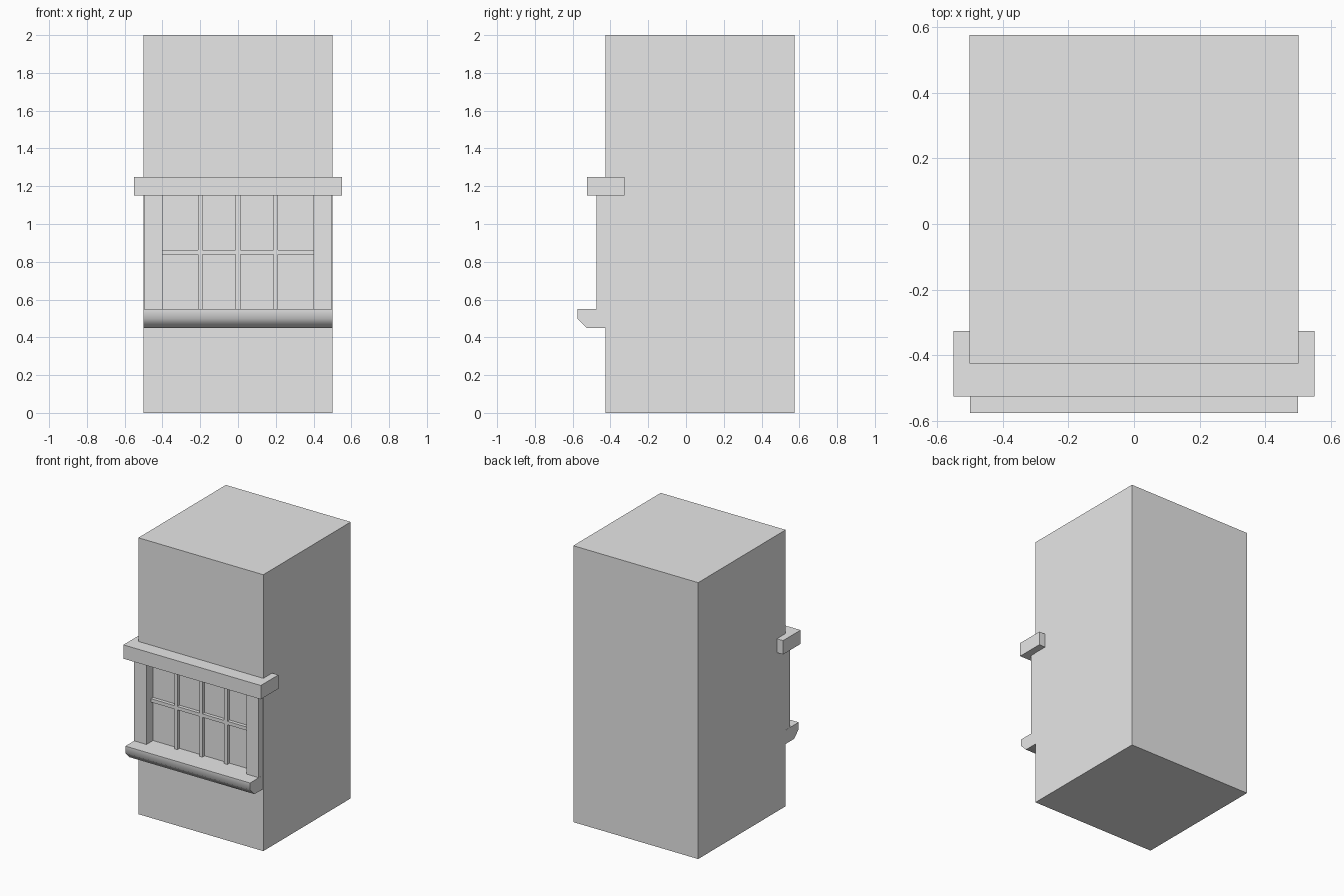
import bpy
import bmesh
from mathutils import Matrix, Vector

cube = bpy.data.objects.get("Cube")
if cube:
    bpy.data.objects.remove(cube, do_unlink=True)

grey = bpy.data.materials.new("plain_grey")
grey.use_nodes = True
COLOUR = (0.8, 0.8, 0.8, 1)
grey.diffuse_color = COLOUR
grey.node_tree.nodes["Principled BSDF"].inputs["Base Color"].default_value = COLOUR


def finish(name, bm):
    bmesh.ops.recalc_face_normals(bm, faces=bm.faces)
    mesh = bpy.data.meshes.new(name)
    bm.to_mesh(mesh)
    bm.free()
    mesh.materials.append(grey)
    obj = bpy.data.objects.new(name, mesh)
    bpy.context.collection.objects.link(obj)
    return obj


def box(name, low, high):
    low, high = Vector(low), Vector(high)
    bm = bmesh.new()
    size = Matrix.Diagonal(high - low).to_4x4()
    bmesh.ops.create_cube(bm, size=1, matrix=Matrix.Translation((low + high) / 2) @ size)
    return finish(name, bm)


def prism(name, profile, half_width):
    """Extrude a (y, z) profile along x."""
    bm = bmesh.new()
    face = bm.faces.new([bm.verts.new((-half_width, y, z)) for y, z in profile])
    side = bmesh.ops.extrude_face_region(bm, geom=[face])["geom"]
    verts = [v for v in side if isinstance(v, bmesh.types.BMVert)]
    bmesh.ops.translate(bm, verts=verts, vec=(2 * half_width, 0, 0))
    return finish(name, bm)


WALL, GLASS = -0.425, -0.4          # front planes
LOW, HIGH = 0.55, 1.15              # window opening
BAR = 0.0125                        # half width of the glazing bars

# Wall block with a shallow window recess
body = box("wall_block", (-0.5, WALL, 0), (0.5, 0.575, 2))
cutter = box("recess_cutter", (-0.4, WALL - 0.1, LOW), (0.4, GLASS, HIGH))
cutter.hide_render = True
cut = body.modifiers.new("window_recess", 'BOOLEAN')
cut.object = cutter
cut.operation = 'DIFFERENCE'
cut.solver = 'EXACT'
bpy.context.view_layer.objects.active = body
bpy.ops.object.modifier_apply(modifier=cut.name)
bpy.data.objects.remove(cutter, do_unlink=True)

# Side posts of the frame
for side, x in (("right", -0.449), ("left", 0.449)):
    box(side + "_post", (x - 0.049, -0.475, LOW), (x + 0.049, WALL + 0.01, HIGH))

# Glazing bars, flush with the wall
for i in range(3):
    x = 0.2 * (i - 1)
    box("upright_bar_%d" % (i + 1), (x - BAR, WALL, LOW), (x + BAR, GLASS, HIGH))
middle = (LOW + HIGH) / 2
box("cross_bar", (-0.4, WALL, middle - BAR), (0.4, GLASS, middle + BAR))

# Lintel wrapping past the wall corners
box("lintel", (-0.55, -0.525, HIGH), (0.55, -0.325, HIGH + 0.1))

# Sill with a softly shaded lower nose
sill = prism("sill", [(-0.39, 0.55), (-0.575, 0.55), (-0.575, 0.5),
                      (-0.525, 0.45), (-0.39, 0.45)], 0.499)
bpy.ops.object.select_all(action='DESELECT')
sill.select_set(True)
bpy.context.view_layer.objects.active = sill
bpy.ops.object.shade_smooth_by_angle(angle=0.9)
